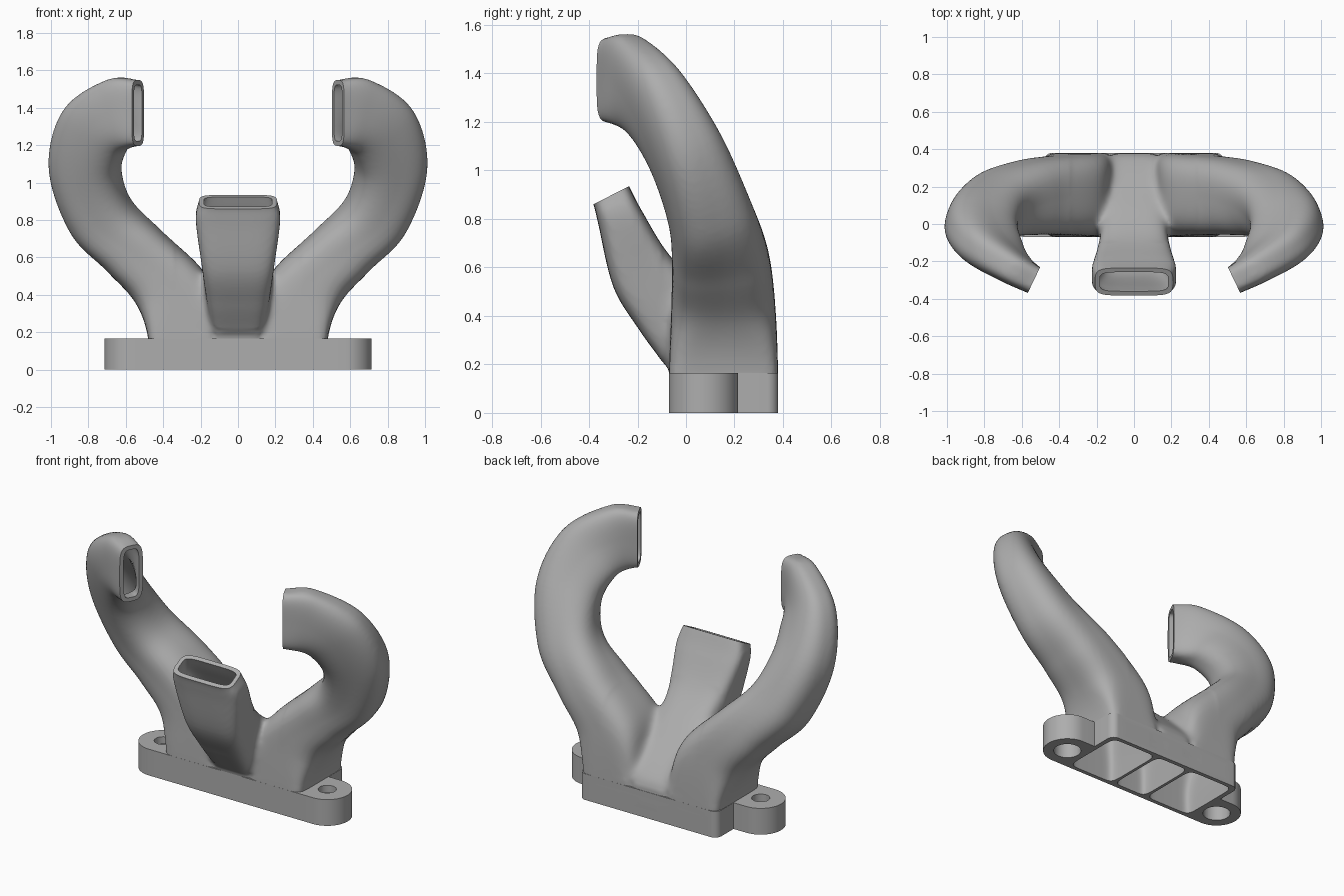
import bpy, bmesh, math
from mathutils import Vector

if "Cube" in bpy.data.objects:
    bpy.data.objects.remove(bpy.data.objects["Cube"])

grey = bpy.data.materials.new("plain grey")
grey.use_nodes = True
grey.diffuse_color = (0.42, 0.42, 0.42, 1)
grey.node_tree.nodes["Principled BSDF"].inputs["Base Color"].default_value = (0.42, 0.42, 0.42, 1)


def finish(name, bm):
    bmesh.ops.recalc_face_normals(bm, faces=bm.faces)
    mesh = bpy.data.meshes.new(name)
    bm.to_mesh(mesh)
    bm.free()
    mesh.materials.append(grey)
    ob = bpy.data.objects.new(name, mesh)
    bpy.context.collection.objects.link(ob)
    return ob


def spline(rows, steps):
    """Catmull-Rom through rows of section values."""
    pts = [rows[0]] + rows + [rows[-1]]
    out = []
    for a, b, c, d in zip(pts, pts[1:], pts[2:], pts[3:]):
        for k in range(steps):
            t = k / steps
            out.append([q + 0.5 * t * (r - p + t * (2 * p - 5 * q + 4 * r - s + t * (3 * (q - r) + s - p)))
                        for p, q, r, s in zip(a, b, c, d)])
    return out + [rows[-1]]


def loft(name, rows, inset=0, side=1, steps=8, sides=48):
    """Skin rounded sections: two opposite wall points, half width, squareness."""
    rows = spline(rows, steps)
    walls = [(Vector(r[:3]), Vector(r[3:6])) for r in rows]
    mids = [(a + b) / 2 for a, b in walls]
    bm = bmesh.new()
    rings = []
    for i, r in enumerate(rows):
        tangent = mids[min(i + 1, len(mids) - 1)] - mids[max(i - 1, 0)]
        u = walls[i][1] - walls[i][0]
        half = u.length / 2 - inset
        u.normalize()
        v = tangent.cross(u).normalized()
        ring = []
        for k in range(sides):
            a = 2 * math.pi * (k + 0.5) / sides
            c, s = math.cos(a), math.sin(a)
            cu = math.copysign(abs(c) ** (2 / r[7]), c) * half
            sv = math.copysign(abs(s) ** (2 / r[7]), s) * (r[6] - inset)
            p = mids[i] + u * cu + v * sv
            ring.append(bm.verts.new((p.x * side, p.y, p.z)))
        rings.append(ring)
    for a, b in zip(rings, rings[1:]):
        for k in range(sides):
            n = (k + 1) % sides
            bm.faces.new((a[k], a[n], b[n], b[k]))
    bm.faces.new(rings[0])
    bm.faces.new(rings[-1])
    return finish(name, bm)


def prism(name, outline, z0, z1):
    bm = bmesh.new()
    face = bm.faces.new([bm.verts.new((x, y, z0)) for x, y in outline])
    top = bmesh.ops.extrude_face_region(bm, geom=[face])["geom"]
    bmesh.ops.translate(bm, vec=(0, 0, z1 - z0), verts=[g for g in top if isinstance(g, bmesh.types.BMVert)])
    return finish(name, bm)


def rounded(x, y, hx, hy, r, n=12):
    """Rounded rectangle outline."""
    pts = []
    for q, (sx, sy) in enumerate(((1, 1), (-1, 1), (-1, -1), (1, -1))):
        for k in range(n + 1):
            a = math.pi / 2 * (q + k / n)
            pts.append((x + sx * (hx - r) + r * math.cos(a), y + sy * (hy - r) + r * math.sin(a)))
    return pts


def bake(ob):
    graph = bpy.context.evaluated_depsgraph_get()
    mesh = bpy.data.meshes.new_from_object(ob.evaluated_get(graph))
    ob.modifiers.clear()
    ob.data = mesh


def combine(ob, others, operation):
    for other in others:
        mod = ob.modifiers.new("combine", "BOOLEAN")
        mod.operation, mod.solver, mod.object = operation, "EXACT", other
        bake(ob)
        bpy.data.objects.remove(other)


# Section tables: inner wall point, outer wall point, half width, squareness
arm = [
    [0.11, 0.155, -0.06, 0.481, 0.155, -0.06, 0.2245, 9],
    [0.11, 0.155, 0.18, 0.481, 0.155, 0.17, 0.2245, 8],
    [0.16, 0.153, 0.49, 0.55, 0.155, 0.36, 0.215, 3.8],
    [0.4, 0.13, 0.73, 0.70, 0.155, 0.53, 0.2, 3],
    [0.57, 0.06, 0.885, 0.895, 0.14, 0.75, 0.175, 2.7],
    [0.635, -0.055, 1.04, 1.0, 0.055, 1.1, 0.15, 2.6],
    [0.615, -0.17, 1.15, 0.92, -0.085, 1.4, 0.12, 2.8],
    [0.59, -0.25, 1.182, 0.69, -0.222, 1.552, 0.092, 3.4],
    [0.535, -0.3, 1.197, 0.535, -0.3, 1.548, 0.076, 4.5],
    [0.481, -0.326, 1.197, 0.481, -0.326, 1.548, 0.076, 4.5],
]
middle = [
    [0, 0.378, -0.06, 0, -0.068, -0.06, 0.14, 8],
    [0, 0.378, 0.165, 0, -0.068, 0.155, 0.14, 7],
    [0, 0.345, 0.25, 0, -0.105, 0.22, 0.148, 6],
    [0, 0.13, 0.46, 0, -0.195, 0.345, 0.17, 5],
    [0, -0.06, 0.64, 0, -0.3, 0.52, 0.195, 4.5],
    [0, -0.18, 0.83, 0, -0.362, 0.78, 0.226, 4.5],
    [0, -0.235, 0.935, 0, -0.382, 0.86, 0.208, 5],
    [0, -0.263, 0.988, 0, -0.41, 0.913, 0.2, 5],
]


def beyond(rows):
    """Straight oversize stub that squares off an open end."""
    end, ext = rows[-2:]
    return [end, [a + 3 * (b - a) for a, b in zip(end, ext)]]


ducts = ((arm, 1), (arm, -1), (middle, 1))

# Outer skin of the three ducts, blended together
body = loft("duct_manifold", middle)
combine(body, [loft("arm_skin", arm, side=s) for s in (1, -1)], "UNION")
remesh = body.modifiers.new("blend", "REMESH")
remesh.mode, remesh.voxel_size = "VOXEL", 0.013
bake(body)
bm = bmesh.new()
bm.from_mesh(body.data)
skin = [v for v in bm.verts if v.co.z > 0.2]
crotch = [v for v in skin if abs(v.co.x) < 0.34 and v.co.z < 0.72 and v.co.y > -0.1]
for verts, rounds in ((skin, 3), (crotch, 22)):
    for _ in range(rounds):
        bmesh.ops.smooth_vert(bm, verts=verts, factor=0.5, use_axis_x=True, use_axis_y=True, use_axis_z=True)
bm.to_mesh(body.data)
bm.free()

# Base block and bolt flange
block = prism("base_block", rounded(0, 0.155, 0.482, 0.225, 0.045), 0, 0.165)
flange = prism("flange", rounded(0, 0.0725, 0.715, 0.1425, 0.1424), 0, 0.1655)
combine(body, [block, flange], "UNION")

# Square ends, flat underside, hollow passages and stepped bolt holes
cutters = [loft("end_trim", beyond(rows), inset=-0.05, side=s, steps=1) for rows, s in ducts]
cutters.append(prism("floor_trim", rounded(0, 0.15, 0.9, 0.5, 0.1), -0.2, 0))
cutters += [loft("passage", rows, inset=0.025, side=s) for rows, s in ducts]
for s in (1, -1):
    for r, top in ((0.052, 0.3), (0.08, 0.12)):
        cutters.append(prism("bolt_hole", rounded(s * 0.5725, 0.0725, r, r, r * 0.999), -0.1, top))
combine(body, cutters, "DIFFERENCE")

body.data.materials.clear()
body.data.materials.append(grey)
for p in body.data.polygons:
    p.material_index = 0
bpy.ops.object.select_all(action="DESELECT")
body.select_set(True)
bpy.context.view_layer.objects.active = body
bpy.ops.object.shade_smooth_by_angle(angle=math.radians(35))
